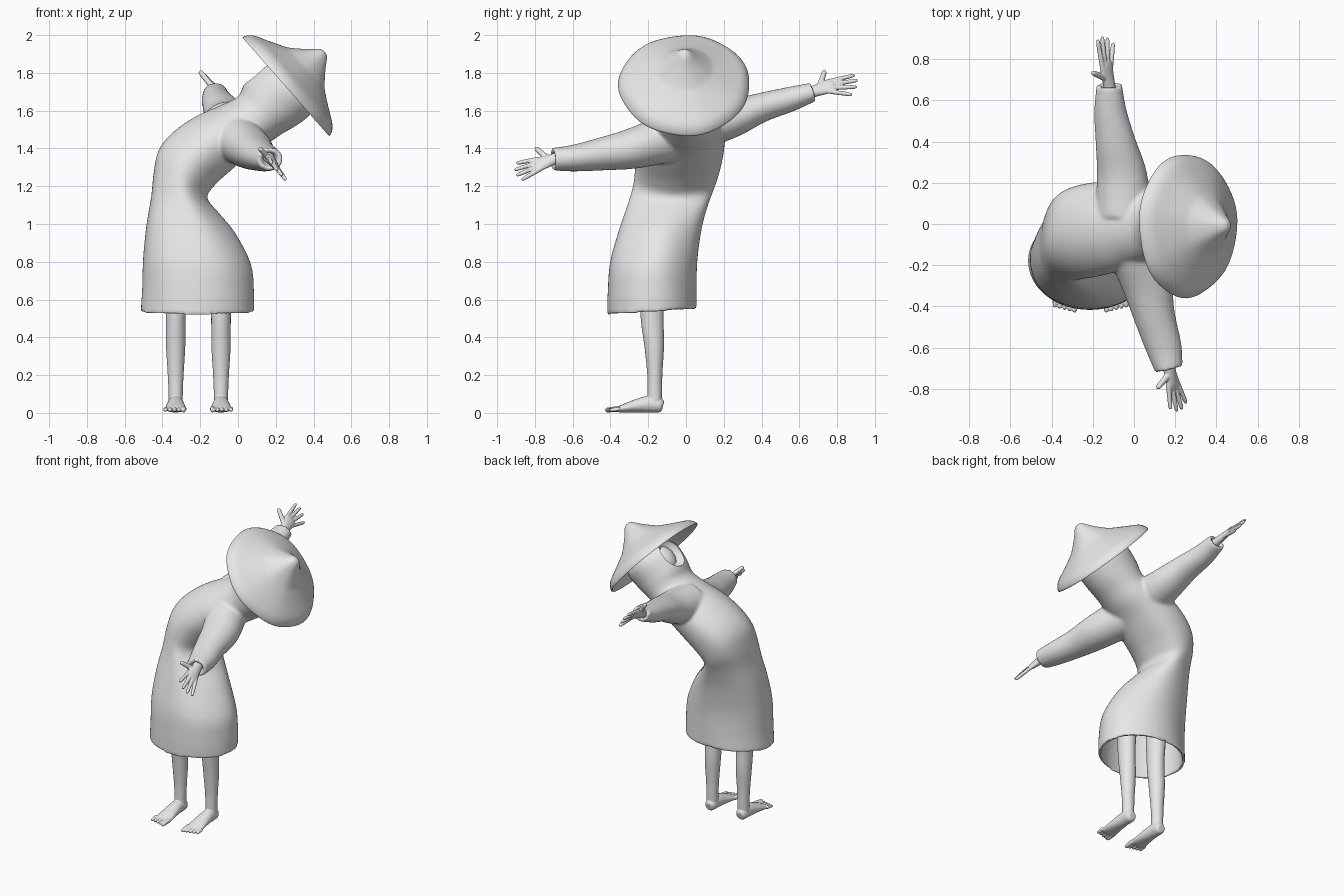
import bpy, bmesh, math
from mathutils import Vector, Matrix

cube = bpy.data.objects.get("Cube")
if cube:
    bpy.data.objects.remove(cube, do_unlink=True)

grey = bpy.data.materials.new("plain grey")
grey.use_nodes = True
grey.diffuse_color = (0.8, 0.8, 0.8, 1)
grey.node_tree.nodes["Principled BSDF"].inputs["Base Color"].default_value = grey.diffuse_color
Y = Vector((0, 1, 0))


def refine(rings, steps=4):
    """Smooth a list of (centre, axis, axis) rings with a Catmull-Rom spline."""
    out = []
    last = len(rings) - 1
    for i in range(last):
        p, q, r, s = (rings[max(0, min(last, i + k))] for k in (-1, 0, 1, 2))
        for k in range(steps):
            t = k / steps
            out.append([0.5 * (2 * b + (c - a) * t + (2 * a - 5 * b + 4 * c - d) * t * t
                               + (3 * b - a - 3 * c + d) * t ** 3)
                        for a, b, c, d in zip(p, q, r, s)])
    return out + [list(rings[-1])]


def loft(bm, rings, n=16, wave=None):
    """Skin elliptical rings and close both ends."""
    loops = []
    for i, (c, a, b) in enumerate(rings):
        loop = []
        for k in range(n):
            t = math.tau * k / n
            f = 1 + (wave(i, t) if wave else 0)
            loop.append(bm.verts.new(c + (a * math.cos(t) + b * math.sin(t)) * f))
        loops.append(loop)
    for lo, hi in zip(loops, loops[1:]):
        for k in range(n):
            j = (k + 1) % n
            bm.faces.new((lo[k], lo[j], hi[j], hi[k]))
    bm.faces.new(loops[0][::-1])
    bm.faces.new(loops[-1])


def tube_rings(points, wide):
    """Rings square to a path of (x, y, z, half width, half depth)."""
    pos = [Vector(p[:3]) for p in points]
    rings = []
    for i, p in enumerate(points):
        t = (pos[min(i + 1, len(pos) - 1)] - pos[max(i - 1, 0)]).normalized()
        a = (wide - t * wide.dot(t)).normalized()
        rings.append([pos[i], a * p[3], t.cross(a) * p[4]])
    return refine(rings)


def digit(bm, base, tip, r, wide):
    pts = [(*base.lerp(tip, t), r * f, r * f)
           for t, f in ((0, 1), (0.5, 0.95), (0.9, 0.8), (1, 0.35))]
    loft(bm, tube_rings(pts, wide), 10)


def apply_modifiers(ob):
    bpy.context.view_layer.objects.active = ob
    for m in list(ob.modifiers):
        bpy.ops.object.modifier_apply(modifier=m.name)


def smooth(ob, angle):
    bpy.ops.object.select_all(action="DESELECT")
    ob.select_set(True)
    bpy.context.view_layer.objects.active = ob
    bpy.ops.object.shade_smooth_by_angle(angle=math.radians(angle))


def finish(name, bm, voxel=0, passes=4, angle=50):
    """Make the object; with a voxel size, fuse its parts into one skin."""
    bmesh.ops.recalc_face_normals(bm, faces=bm.faces)
    mesh = bpy.data.meshes.new(name)
    bm.to_mesh(mesh)
    bm.free()
    ob = bpy.data.objects.new(name, mesh)
    bpy.context.collection.objects.link(ob)
    if voxel:
        m = ob.modifiers.new("fuse", "REMESH")
        m.mode, m.voxel_size = "VOXEL", voxel
        m = ob.modifiers.new("soften", "SMOOTH")
        m.factor, m.iterations = 0.5, passes
        apply_modifiers(ob)
    ob.data.materials.clear()
    ob.data.materials.append(grey)
    smooth(ob, angle)
    return ob


def ellipsoid(name, centre, size, tilt):
    bm = bmesh.new()
    bmesh.ops.create_uvsphere(bm, u_segments=32, v_segments=20, radius=1)
    bm.transform(Matrix.Translation(centre) @ Matrix.Rotation(tilt, 4, "Y")
                 @ Matrix.Diagonal((*size, 1)))
    return finish(name, bm)


# Robe: outer x, z / inner x, z / y centre / y half width, from hem to hood
body = [(-.515, .535, .085, .535, -.18, .237), (-.508, .66, .083, .65, -.18, .235),
        (-.505, .82, .065, .79, -.172, .23), (-.488, 1, -.02, .955, -.135, .217),
        (-.462, 1.15, -.105, 1.06, -.095, .212), (-.447, 1.28, -.165, 1.14, -.06, .216),
        (-.42, 1.39, -.12, 1.21, -.04, .225), (-.35, 1.48, -.03, 1.29, -.025, .228),
        (-.23, 1.565, .06, 1.365, -.01, .217), (-.1, 1.625, .15, 1.42, 0, .19),
        (0, 1.675, .23, 1.475, 0, .172), (.04, 1.755, .33, 1.535, 0, .175),
        (.125, 1.84, .4, 1.6, 0, .178), (.2, 1.86, .41, 1.68, 0, .135)]
rings = []
for ox, oz, ix, iz, yc, ry in body:
    outer, inner = Vector((ox, yc, oz)), Vector((ix, yc, iz))
    rings.append([(outer + inner) / 2, (inner - outer) / 2, Y * ry])
rings[0][2].z = .016
lining = [[c, a * f, b * f] for (c, a, b), f in zip(rings[:4], (.93, .93, .92, .88))]
skin = lining[::-1] + refine(rings)


def folds(i, t):
    k = i - len(lining)
    return 0.02 * math.sin(5 * t + k * 0.12) * math.sin(math.pi * k / 36) if 0 < k < 36 else 0


robe = bmesh.new()
loft(robe, skin, 64, folds)

# Sleeves, each with a hollow cuff
front_arm = [(-.02, -.08, 1.46, .13, .13), (.06, -.28, 1.4, .122, .108),
             (.1, -.45, 1.37, .1, .087), (.145, -.6, 1.348, .087, .07),
             (.17, -.705, 1.343, .068, .06)]
back_arm = [(-.05, .06, 1.52, .14, .13), (-.06, .25, 1.56, .12, .1),
            (-.09, .4, 1.617, .097, .078), (-.115, .55, 1.66, .078, .066),
            (-.12, .675, 1.7, .062, .05)]
for arm in (front_arm, back_arm):
    r = tube_rings(arm, Vector((1, 0, 0)))
    c, a, b = r[-1]
    r += [[c, a * .65, b * .65], [r[-3][0], a * .5, b * .5]]
    loft(robe, r, 32)
robe = finish("robe", robe, 0.01, 5)

# Hood opening with the face inside
tilt = math.radians(-41)
cutter = ellipsoid("hood_cutter", (.1, 0, 1.815), (.105, .085, .07), tilt)
cutter.hide_render = True
m = robe.modifiers.new("opening", "BOOLEAN")
m.operation, m.object = "DIFFERENCE", cutter
apply_modifiers(robe)
bpy.data.objects.remove(cutter, do_unlink=True)
smooth(robe, 45)
ellipsoid("face", (.165, 0, 1.75), (.09, .07, .06), tilt)

# Conical hat, top side then underside
axis, slope = Vector((.75, 0, .66)).normalized(), Vector((.66, 0, -.75)).normalized()
centre = Vector((.262, -.008, 1.738))
profile = [(.012, .262), (.032, .25), (.075, .2), (.138, .139), (.174, .115), (.25, .073),
           (.317, .036), (.345, -.002), (.335, -.012), (.25, .045), (.138, .115), (.05, .19)]
hat = bmesh.new()
loft(hat, refine([[centre + axis * h, slope * r, Y * r] for r, h in profile], 3), 64,
     lambda i, t: .012 * math.sin(3 * t + 1) + .008 * math.sin(7 * t))
finish("hat", hat, angle=60)


# Hands: spread runs from the index finger to the little finger
def hand(name, wrist, palm, first, last, thumb):
    wrist, palm, first, last, thumb = map(Vector, (wrist, palm, first, last, thumb))
    spread = (first - last).normalized()
    ahead = (palm - wrist).normalized()
    bm = bmesh.new()
    back = wrist - ahead * .07
    pts = [(*back, .034, .03), (*wrist, .033, .027), (*wrist.lerp(palm, .6), .04, .022),
           (*palm, .045, .018), (*(palm + ahead * .02), .035, .012)]
    loft(bm, tube_rings(pts, spread), 16)
    for i, extra in enumerate((.01, .03, .028, .005)):
        base = palm + spread * (.033 - .022 * i) - ahead * .01
        digit(bm, base, first.lerp(last, i / 3) + ahead * extra, .0125, spread)
    digit(bm, wrist.lerp(palm, .35) + spread * .015, thumb, .016, ahead)
    finish(name, bm, 0.004, 3)


hand("right_hand", (.17, -.7, 1.343), (.19, -.78, 1.317),
     (.175, -.89, 1.325), (.252, -.865, 1.235), (.113, -.797, 1.403))
hand("left_hand", (-.12, .67, 1.7), (-.135, .765, 1.732),
     (-.175, .885, 1.785), (-.1, .875, 1.683), (-.203, .735, 1.81))

# Bare legs, feet and toes
for name, x, inward in (("right_leg", -.33, 1), ("left_leg", -.09, -1)):
    wide = Vector((1, 0, 0))
    bm = bmesh.new()
    shin = [(-.17, .9, .07, .08), (-.18, .6, .055, .065), (-.178, .48, .052, .06),
            (-.168, .35, .051, .052), (-.165, .2, .042, .04), (-.165, .1, .038, .039),
            (-.167, .04, .038, .038)]
    loft(bm, tube_rings([(x, *p) for p in shin], wide), 20)
    sole = [(-.122, .035, .022, .026), (-.14, .04, .037, .038), (-.2, .046, .042, .044),
            (-.27, .036, .049, .034), (-.34, .022, .056, .02), (-.37, .016, .052, .012)]
    loft(bm, tube_rings([(x, *p) for p in sole], wide), 20)
    for i in range(5):
        tx = x + inward * (.043 - .024 * i)
        digit(bm, Vector((tx, -.35, .022)), Vector((tx * 1.005, -.428 + .006 * i, .014)),
              .0155 if i == 0 else .0115, wide)
    finish(name, bm, 0.004, 2)
